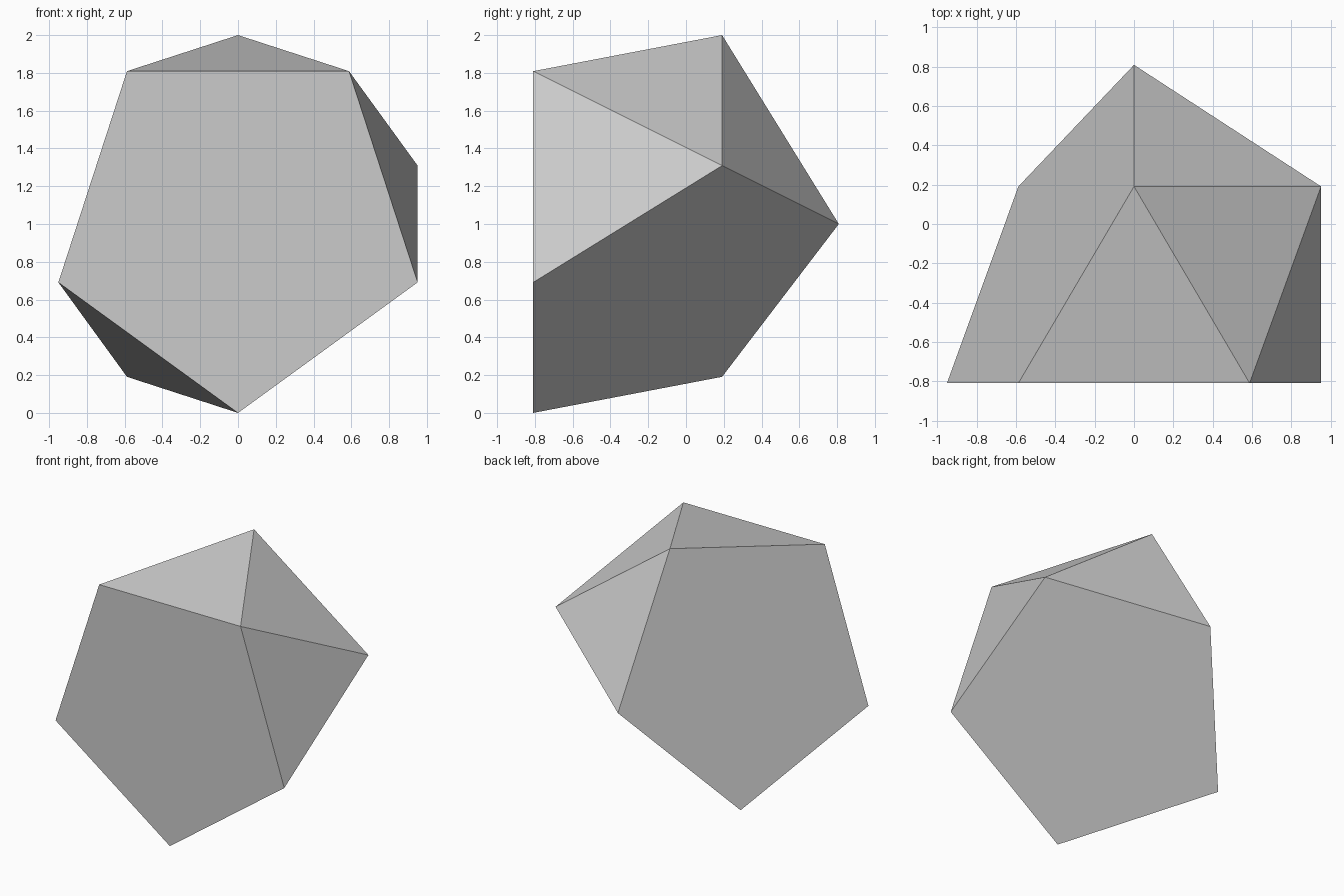
import bpy, bmesh
from math import sin, cos, pi, sqrt
from mathutils import Vector

cube = bpy.data.objects.get("Cube")
if cube:
    bpy.data.objects.remove(cube, do_unlink=True)

# Flat grey material
GREY = (0.6, 0.6, 0.6, 1)
mat = bpy.data.materials.new("plain grey")
mat.use_nodes = True
mat.diffuse_color = GREY
mat.node_tree.nodes["Principled BSDF"].inputs["Base Color"].default_value = GREY

# Icosahedron layers along y: two opposed pentagons and a back tip
TIP = (sqrt(5) - 1) / 2
FRONT = -(1 + TIP) / 2


def ring_point(step, y):
    angle = step * pi / 5
    return Vector((sin(angle), y, 1 + cos(angle)))


# Whole front ring; the back ring keeps three corners, the rest are cut away
points = [ring_point(step, FRONT) for step in (1, 3, 5, 7, 9)]
points += [ring_point(step, FRONT + 1) for step in (0, 2, 6)]
points.append(Vector((0, -FRONT, 1)))

# Wrap the corners and merge coplanar triangles into pentagons
bm = bmesh.new()
for p in points:
    bm.verts.new(p)
bmesh.ops.convex_hull(bm, input=bm.verts[:])
bmesh.ops.dissolve_limit(bm, angle_limit=0.02, verts=bm.verts[:], edges=bm.edges[:])
bmesh.ops.recalc_face_normals(bm, faces=bm.faces[:])

mesh = bpy.data.meshes.new("cut_icosahedron")
bm.to_mesh(mesh)
bm.free()
mesh.materials.append(mat)
solid = bpy.data.objects.new("cut_icosahedron", mesh)
bpy.context.collection.objects.link(solid)
